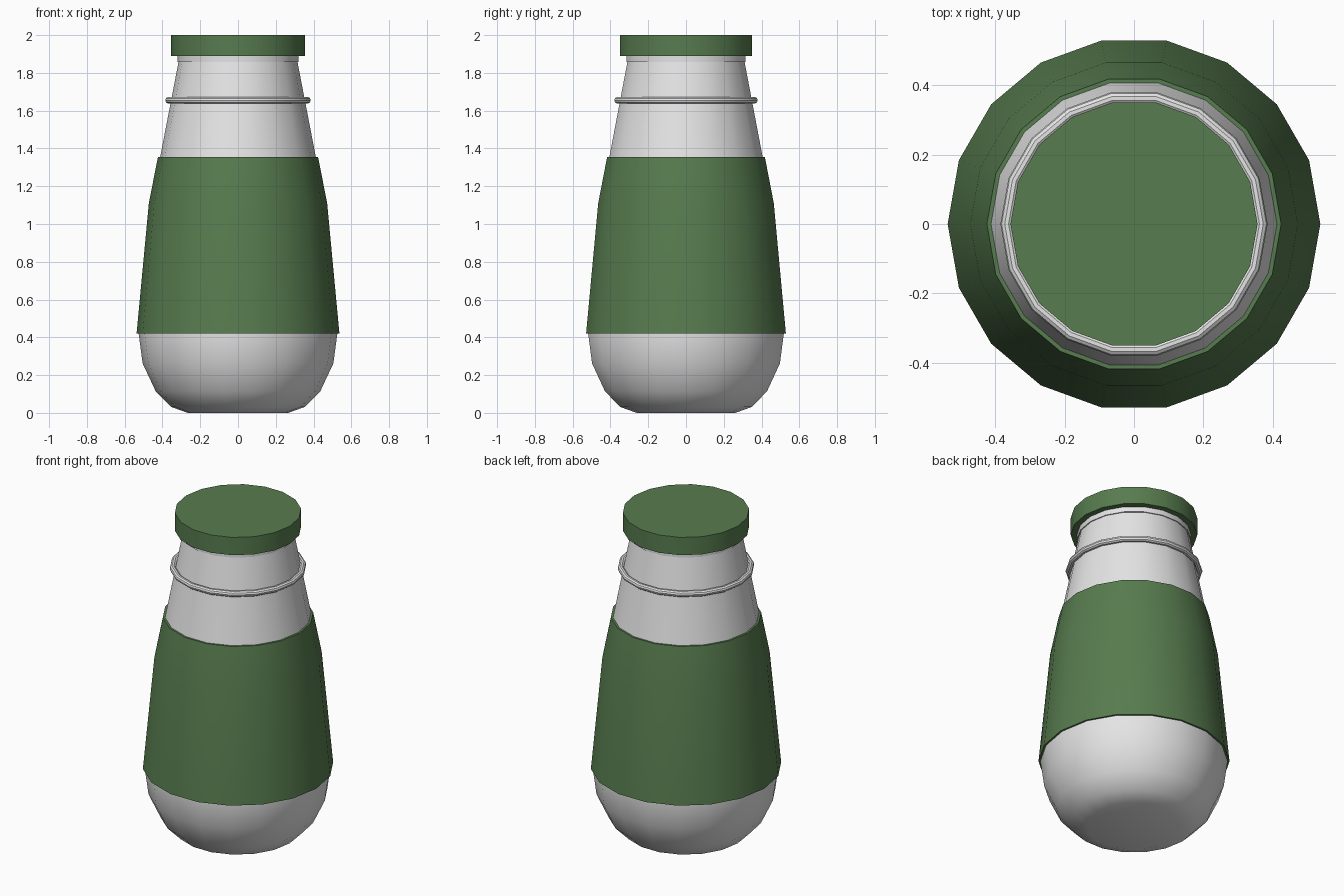
import bpy, bmesh, math

if "Cube" in bpy.data.objects:
    bpy.data.objects.remove(bpy.data.objects["Cube"])

SIDES = 18


def material(name, rgb):
    m = bpy.data.materials.new(name)
    m.diffuse_color = (*rgb, 1.0)
    m.use_nodes = True
    m.node_tree.nodes["Principled BSDF"].inputs["Base Color"].default_value = m.diffuse_color
    return m


grey = material("light_grey", (0.78, 0.78, 0.78))
green = material("leaf_green", (0.095, 0.2, 0.077))


def lathe(name, profile, mat, closed=False):
    """Revolve (radius, height) points around z; cap the ends unless the profile is a closed loop."""
    bm = bmesh.new()
    rings = [[bm.verts.new((r * math.cos(2 * math.pi * i / SIDES),
                            r * math.sin(2 * math.pi * i / SIDES), z))
              for i in range(SIDES)] for r, z in profile]
    pairs = list(zip(rings, rings[1:]))
    if closed:
        pairs.append((rings[-1], rings[0]))
    else:
        bm.faces.new(rings[0][::-1])
        bm.faces.new(rings[-1])
    for a, b in pairs:
        for i in range(SIDES):
            j = (i + 1) % SIDES
            bm.faces.new((a[i], a[j], b[j], b[i]))
    bmesh.ops.recalc_face_normals(bm, faces=bm.faces)
    me = bpy.data.meshes.new(name)
    bm.to_mesh(me)
    bm.free()
    me.materials.append(mat)
    ob = bpy.data.objects.new(name, me)
    bpy.context.collection.objects.link(ob)
    bpy.ops.object.select_all(action='DESELECT')
    ob.select_set(True)
    bpy.context.view_layer.objects.active = ob
    bpy.ops.object.shade_smooth_by_angle(angle=math.radians(35))
    return ob


# Bottle body with rounded base and tapering neck
lathe("bottle_body", [(0.265, 0), (0.355, 0.032), (0.436, 0.115), (0.505, 0.262),
                      (0.526, 0.42), (0.462, 1.11), (0.412, 1.355), (0.315, 1.858)], grey)

# Lip under the cap
lathe("neck_lip", [(0.321, 1.858), (0.321, 1.9)], grey)

# Sleeve wrapped around the body
lathe("sleeve", [(0.537, 0.42), (0.472, 1.11), (0.424, 1.355),
                 (0.408, 1.355), (0.456, 1.11), (0.520, 0.42)], green, closed=True)

# Thin ring around the neck
lathe("neck_ring", [(0.367 + 0.018 * math.cos(2 * math.pi * k / 10),
                     1.655 + 0.018 * math.sin(2 * math.pi * k / 10))
                    for k in range(10)], grey, closed=True)

# Flat cap
lathe("cap", [(0.356, 1.89), (0.356, 2.0)], green)
